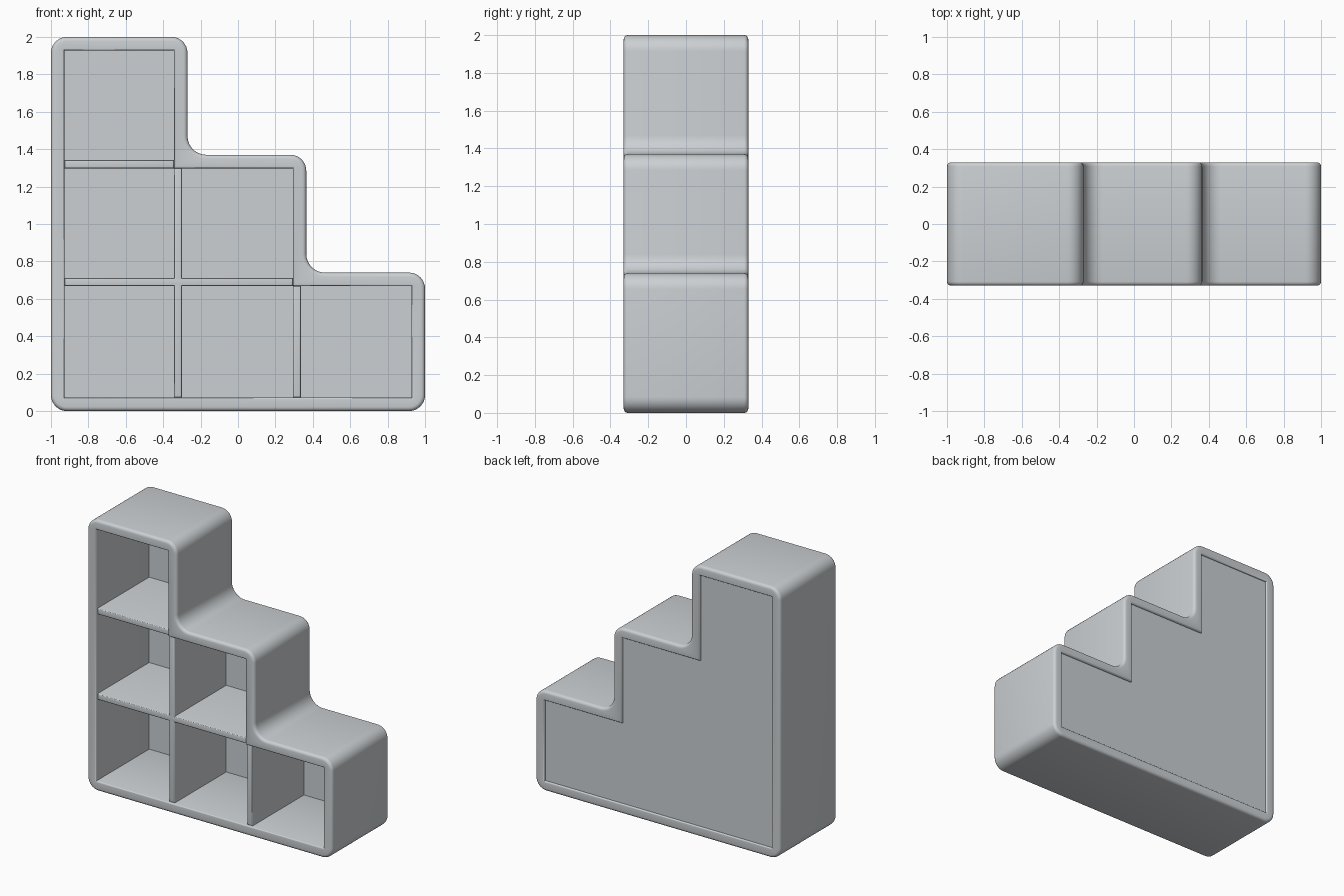
import bpy, bmesh, math
from mathutils import Vector

cube = bpy.data.objects.get("Cube")
if cube:
    bpy.data.objects.remove(cube, do_unlink=True)

HALF = 0.33      # half the depth
WALL = 0.072     # frame thickness
ARC = 8          # segments per rounded corner

paint = bpy.data.materials.new("light_grey")
paint.use_nodes = True
grey = (0.60, 0.63, 0.65, 1)
paint.diffuse_color = grey
paint.node_tree.nodes["Principled BSDF"].inputs["Base Color"].default_value = grey

# Staircase outline, counter-clockwise in x and z
OUTER = [Vector(p) for p in [(-1, 0), (1, 0), (1, 0.74), (0.365, 0.74),
                             (0.365, 1.37), (-0.27, 1.37), (-0.27, 2), (-1, 2)]]


def corner(i):
    """Point, unit directions to both neighbours, and whether it is convex."""
    p = OUTER[i]
    a = (OUTER[i - 1] - p).normalized()
    b = (OUTER[(i + 1) % len(OUTER)] - p).normalized()
    return p, a, b, b.x * a.y - b.y * a.x > 0


def inner_point(i):
    p, a, b, convex = corner(i)
    return p + (a + b) * (WALL if convex else -WALL)


def rounded_corner(i):
    p, a, b, convex = corner(i)
    r = 0.085 if convex else 0.1
    centre = p + (a + b) * r
    angles = [math.pi / 2 * k / ARC for k in range(ARC + 1)]
    return [centre - b * r * math.cos(t) - a * r * math.sin(t) for t in angles]


def finish(bm, name):
    bmesh.ops.recalc_face_normals(bm, faces=bm.faces[:])
    mesh = bpy.data.meshes.new(name)
    bm.to_mesh(mesh)
    bm.free()
    mesh.materials.append(paint)
    obj = bpy.data.objects.new(name, mesh)
    bpy.context.collection.objects.link(obj)
    bpy.ops.object.select_all(action="DESELECT")
    obj.select_set(True)
    bpy.context.view_layer.objects.active = obj
    bpy.ops.object.shade_smooth_by_angle(angle=math.radians(35))
    return obj


def extrude(bm, y0, y1):
    for v in bm.verts:
        v.co.y = y0
    made = bmesh.ops.extrude_face_region(bm, geom=bm.faces[:])["geom"]
    for v in made:
        if isinstance(v, bmesh.types.BMVert):
            v.co.y = y1


# Frame: a ring between the rounded outside and the square inside
bm = bmesh.new()
n = len(OUTER)
inner = [bm.verts.new((p.x, 0, p.y)) for p in map(inner_point, range(n))]
arcs = [[bm.verts.new((p.x, 0, p.y)) for p in rounded_corner(i)] for i in range(n)]
for i in range(n):
    j = (i + 1) % n
    for u, v in zip(arcs[i], arcs[i][1:]):
        bm.faces.new((inner[i], u, v))
    bm.faces.new((inner[i], arcs[i][-1], arcs[j][0], inner[j]))
extrude(bm, -HALF, HALF)
bmesh.ops.recalc_face_normals(bm, faces=bm.faces[:])


def rims(inside):
    """Front and back rim edges on the inside or the outside of the frame."""
    corners = [inner_point(i) for i in range(n)]
    found = []
    for e in bm.edges:
        flat = abs(e.verts[0].co.y - e.verts[1].co.y) < 0.001
        if flat and len(e.link_faces) == 2 and e.calc_face_angle() > 1:
            on_inner = all(any((Vector((v.co.x, v.co.z)) - c).length < 0.002
                               for c in corners) for v in e.verts)
            if on_inner == inside:
                found.append(e)
    return found


outside, inside = rims(False), rims(True)
bmesh.ops.bevel(bm, geom=outside, offset=0.022, segments=4, profile=0.5, affect="EDGES")
inside = [e for e in inside if e.is_valid]
bmesh.ops.bevel(bm, geom=inside, offset=0.01, segments=3, profile=0.5, affect="EDGES")
finish(bm, "stepped_frame")

# Back panel, slightly sunk into the frame
bm = bmesh.new()
grow = 0.005
bm.faces.new([bm.verts.new((p.x, 0, p.y)) for p in map(inner_point, range(n))])
extrude(bm, HALF - 0.04, HALF - 0.015)
finish(bm, "back_panel")


def board(name, x0, x1, z0, z1):
    y0, y1 = -HALF + 0.015, HALF - 0.03
    bm = bmesh.new()
    bmesh.ops.create_cube(bm, size=1)
    for v in bm.verts:
        v.co = ((x0 + x1) / 2 + v.co.x * (x1 - x0), (y0 + y1) / 2 + v.co.y * (y1 - y0),
                (z0 + z1) / 2 + v.co.z * (z1 - z0))
    front = [e for e in bm.edges if all(v.co.y < 0 for v in e.verts)]
    bmesh.ops.bevel(bm, geom=front, offset=0.008, segments=3, profile=0.5, affect="EDGES")
    finish(bm, name)


# Shelves and dividers
left, floor = inner_point(0)
step_low, step_high = inner_point(3), inner_point(5)
THICK = 0.043
board("upper_shelf", left, step_high.x, step_high.y, step_high.y + THICK)
board("lower_shelf", left, step_low.x, step_low.y, step_low.y + THICK)
board("left_divider", step_high.x, step_high.x + THICK, floor, step_high.y)
board("right_divider", step_low.x, step_low.x + THICK, floor, step_low.y)
